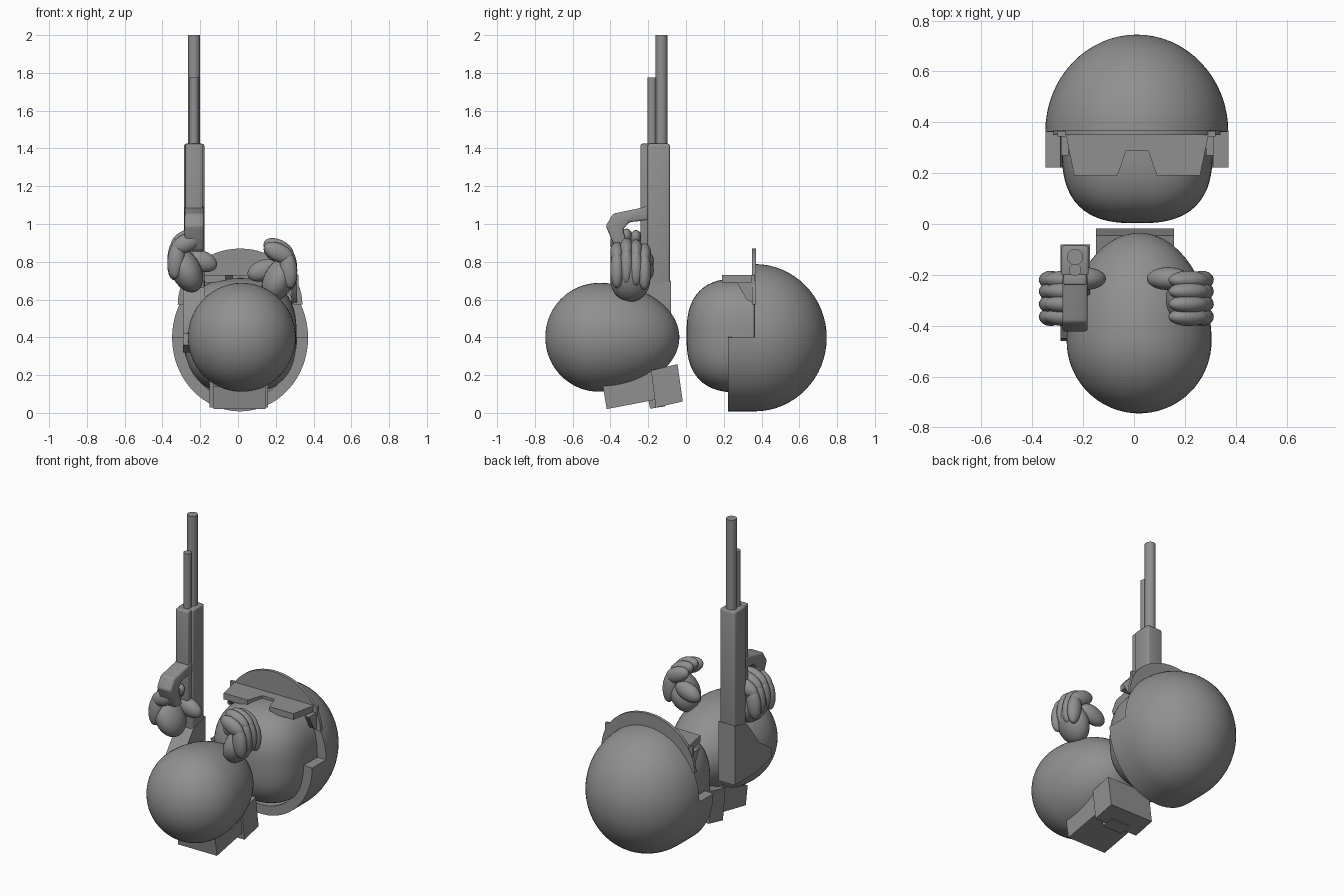
import bpy, bmesh, math
from mathutils import Vector, Matrix

cube = bpy.data.objects.get("Cube")
if cube:
    bpy.data.objects.remove(cube, do_unlink=True)

grey = bpy.data.materials.new("plain_grey")
grey.use_nodes = True
GREY = (0.28, 0.28, 0.28, 1)
grey.diffuse_color = GREY
grey.node_tree.nodes["Principled BSDF"].inputs["Base Color"].default_value = GREY


def finish(name, bm, angle=35):
    """Turn a bmesh into a shaded object."""
    mesh = bpy.data.meshes.new(name)
    bm.to_mesh(mesh)
    bm.free()
    mesh.materials.append(grey)
    for p in mesh.polygons:
        p.use_smooth = True
    mesh.set_sharp_from_angle(angle=math.radians(angle))
    ob = bpy.data.objects.new(name, mesh)
    bpy.context.collection.objects.link(ob)
    return ob


def ball(segments=40, rings=24):
    bm = bmesh.new()
    bmesh.ops.create_uvsphere(bm, u_segments=segments, v_segments=rings, radius=1)
    bmesh.ops.rotate(bm, verts=bm.verts, matrix=Matrix.Rotation(math.pi / 2, 3, 'X'))
    return bm


def blob(name, centre, radii, tilt=0):
    """Ellipsoid tilted about the y axis."""
    bm = ball(24, 16)
    m = Matrix.Translation(centre) @ Matrix.Rotation(tilt, 4, 'Y') @ Matrix.Diagonal((*radii, 1))
    bm.transform(m)
    return finish(name, bm)


def plate(name, points, axis, low, high, bevel=0):
    """Extrude a flat outline along x, y or z."""
    bm = bmesh.new()

    def place(p, d):
        c = list(p)
        c.insert(axis, d)
        return bm.verts.new(c)
    face = bm.faces.new([place(p, low) for p in points])
    new = bmesh.ops.extrude_face_region(bm, geom=[face])["geom"]
    shift = Vector((0, 0, 0))
    shift[axis] = high - low
    bmesh.ops.translate(bm, vec=shift, verts=[g for g in new if isinstance(g, bmesh.types.BMVert)])
    bmesh.ops.recalc_face_normals(bm, faces=bm.faces)
    if bevel:
        bmesh.ops.bevel(bm, geom=bm.edges[:], offset=bevel, segments=3, profile=0.5, affect='EDGES')
    return finish(name, bm)


def box(name, low, high, bevel=0):
    outline = [(low[0], low[1]), (high[0], low[1]), (high[0], high[1]), (low[0], high[1])]
    return plate(name, outline, 2, low[2], high[2], bevel)


def tube(name, x, y, low, high, radius):
    bm = bmesh.new()
    bmesh.ops.create_cone(bm, cap_ends=True, segments=24, radius1=radius, radius2=radius,
                          depth=high - low)
    bmesh.ops.translate(bm, verts=bm.verts, vec=(x, y, (low + high) / 2))
    return finish(name, bm)


# Egg-shaped body, blunt at the front and longer at the back
bm = ball(56, 36)
for v in bm.verts:
    x, y, z = v.co
    v.co = (0.02 + 0.285 * x, -0.46 + y * (0.425 if y > 0 else 0.285), 0.4 + 0.288 * z)
finish("body", bm)

# Rounded-box head
bm = ball(56, 36)
for v in bm.verts:
    n = v.co.copy()
    k = sum(abs(c) ** 2.7 for c in n) ** (-1 / 2.7)
    v.co = (0.013 + 0.297 * k * n.x, 0.3 + 0.297 * k * n.y, 0.41 + 0.303 * k * n.z)
finish("head", bm)

# Helmet: half shell whose lower half reaches further forward
bm = ball(64, 32)
bmesh.ops.delete(bm, geom=[v for v in bm.verts if v.co.y < -0.001], context='VERTS')
lower = [e for e in bm.edges if e.is_boundary and max(v.co.z for v in e.verts) < 0.01]
new = bmesh.ops.extrude_edge_only(bm, edges=lower)["geom"]
bmesh.ops.translate(bm, vec=(0, -0.37, 0), verts=[g for g in new if isinstance(g, bmesh.types.BMVert)])
bm.transform(Matrix.Translation((0.011, 0.363, 0.398)) @ Matrix.Diagonal((0.36, 0.382, 0.39, 1)))
bmesh.ops.recalc_face_normals(bm, faces=bm.faces)
rear = max(bm.faces, key=lambda f: f.calc_center_median().y)
if rear.normal.y < 0:
    bmesh.ops.reverse_faces(bm, faces=bm.faces)
helmet = finish("helmet", bm)
shell = helmet.modifiers.new("shell", 'SOLIDIFY')
shell.thickness = 0.06
shell.offset = -1
split = helmet.modifiers.new("sharp_rim", 'EDGE_SPLIT')
split.split_angle = math.radians(35)

# Upright crescent brim
steps = 32
arc = [math.pi * i / steps for i in range(steps + 1)]
outer = [(0.011 + 0.33 * math.cos(a), 0.575 + 0.295 * math.sin(a)) for a in arc]
inner = [(0.011 + 0.28 * math.cos(a), 0.575 + 0.15 * math.sin(a)) for a in reversed(arc)]
plate("helmet_brim", outer + inner, 1, 0.35, 0.37)

# Goggles lying across the head, with a nose notch and side straps
plate("goggles", [(-0.27, 0.36), (-0.235, 0.19), (-0.065, 0.19), (-0.03, 0.29),
                  (0.055, 0.29), (0.09, 0.19), (0.26, 0.19), (0.295, 0.36)], 2, 0.69, 0.73)
box("goggle_band", (-0.3, 0.345, 0.67), (0.32, 0.365, 0.73))
for side, x in (("right", -0.272), ("left", 0.298)):
    plate(side + "_goggle_strap", [(0.27, 0.69), (0.36, 0.69), (0.36, 0.58), (0.32, 0.6)],
          0, x - 0.015, x + 0.015)

# Tilted boxes under the body
plate("rear_base", [(-0.44, 0.14), (-0.42, 0.02), (-0.16, 0.07), (-0.18, 0.24)], 0, -0.13, 0.145)
plate("front_base", [(-0.185, 0.225), (-0.045, 0.258), (-0.017, 0.06), (-0.16, 0.028)],
      0, -0.15, 0.158)
plate("base_foot", [(-0.2, 0.07), (-0.19, 0.022), (-0.11, 0.035), (-0.12, 0.08)], 0, -0.06, 0.075)

# Hands: palm, curled fingers and thumb, mirrored about the middle
for side, s, lift in (("left", 1, 0), ("right", -1, 0.05)):
    def at(x, y, z):
        return (-0.03 + s * (x + 0.03), y, z + lift)
    blob(side + "_palm", at(0.215, -0.295, 0.705), (0.08, 0.105, 0.125), s * 0.45)
    for i, y in enumerate((-0.365, -0.315, -0.265, -0.22)):
        drop = 0.02 * abs(i - 1.3)
        blob(f"{side}_finger_{i + 1}", at(0.268, y, 0.785 - drop), (0.045, 0.036, 0.1), -s * 0.1)
        blob(f"{side}_fingertip_{i + 1}", at(0.215, y, 0.875 - drop), (0.085, 0.036, 0.048), s * 0.45)
    blob(side + "_thumb", at(0.135, -0.215, 0.755), (0.088, 0.045, 0.055), -s * 0.35)

# Upright rifle
GX = -0.232
tube("barrel", GX, -0.13, 1.4, 2.0, 0.032)
tube("under_barrel_tube", GX, -0.18, 1.4, 1.775, 0.024)
box("rifle_receiver", (GX - 0.054, -0.205, 0.6), (GX + 0.054, -0.085, 1.425), 0.012)
box("rifle_fore_end", (GX - 0.045, -0.24, 0.85), (GX + 0.045, -0.195, 1.425), 0.008)
plate("rifle_grip", [(-0.2, 1.1), (-0.24, 1.085), (-0.385, 1.055), (-0.425, 0.99), (-0.37, 0.86),
                     (-0.3, 0.86), (-0.335, 0.97), (-0.3, 1.01), (-0.2, 1.02)],
      0, GX - 0.05, GX + 0.05, 0.012)
plate("rifle_trigger", [(-0.2, 0.96), (-0.25, 0.94), (-0.255, 0.89), (-0.235, 0.89), (-0.2, 0.92)],
      0, GX - 0.015, GX + 0.015)
plate("rifle_stock", [(-0.08, 0.7), (-0.08, 0.32), (-0.3, 0.32), (-0.46, 0.36), (-0.45, 0.42),
                      (-0.33, 0.5), (-0.24, 0.62), (-0.2, 0.67)], 0, GX - 0.058, GX + 0.058)
